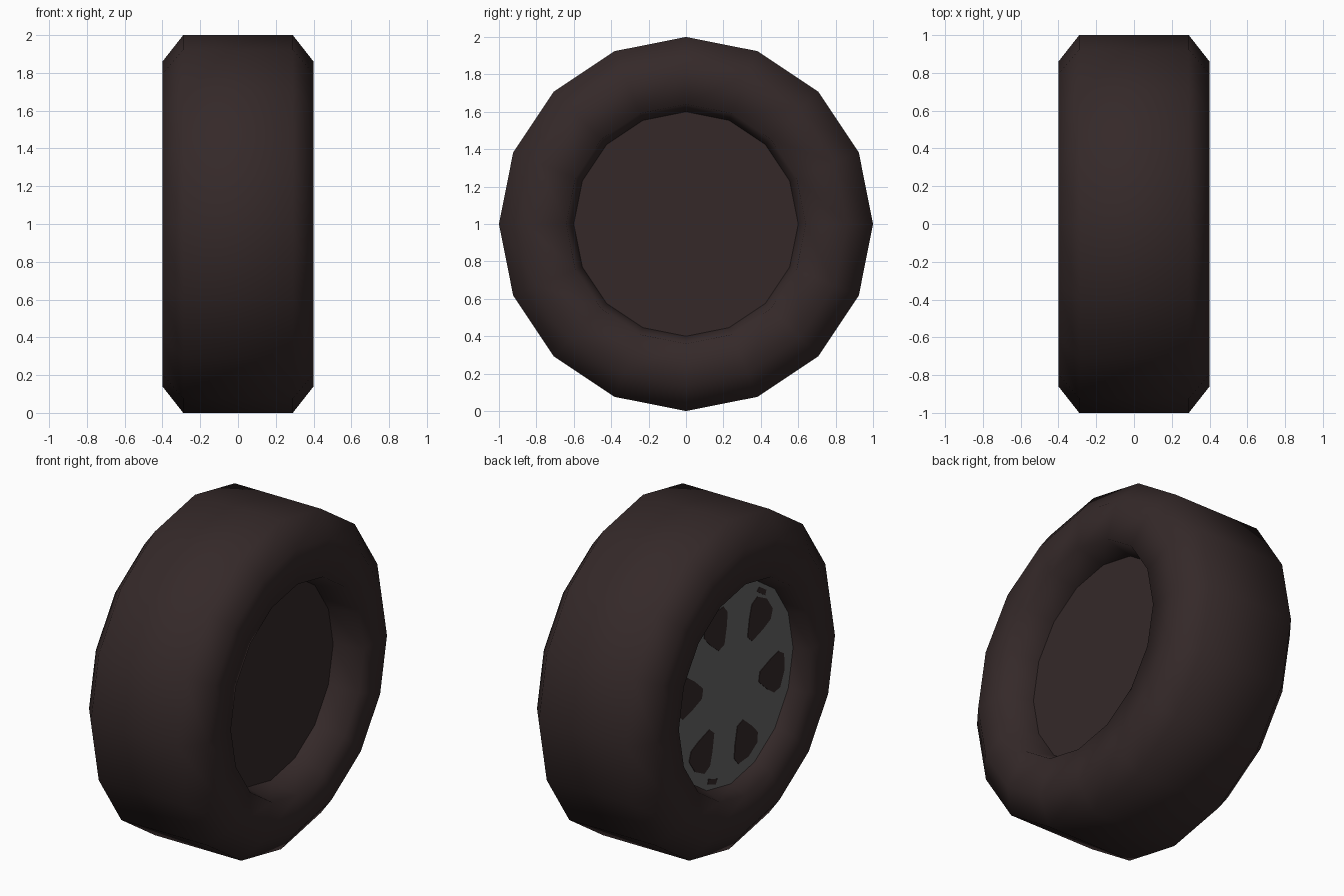
import bpy, bmesh
from math import sin, cos, pi, radians

SIDES = 16
HUB = 1.0          # axle height
RIM_R = 0.6

cube = bpy.data.objects.get("Cube")
if cube:
    bpy.data.objects.remove(cube, do_unlink=True)


def material(name, rgb):
    m = bpy.data.materials.new(name)
    m.use_nodes = True
    m.diffuse_color = (*rgb, 1)
    m.node_tree.nodes["Principled BSDF"].inputs["Base Color"].default_value = (*rgb, 1)
    return m


rubber = material("dark brown rubber", (0.035, 0.022, 0.022))
metal = material("grey metal", (0.135, 0.135, 0.135))


def point(x, radius, angle):
    """Position around the axle, angle measured from the top towards -y."""
    return (x, -radius * sin(angle), HUB + radius * cos(angle))


def finish(bm, name, mat, smooth=False):
    bmesh.ops.recalc_face_normals(bm, faces=bm.faces)
    for f in bm.faces:
        f.smooth = smooth
    mesh = bpy.data.meshes.new(name)
    bm.to_mesh(mesh)
    bm.free()
    mesh.materials.append(mat)
    ob = bpy.data.objects.new(name, mesh)
    bpy.context.collection.objects.link(ob)
    return ob


def lathe(name, profile, mat):
    """Spin a closed (x, radius) profile around the axle."""
    bm = bmesh.new()
    rings = [[bm.verts.new(point(x, r, 2 * pi * i / SIDES)) for i in range(SIDES)]
             for x, r in profile]
    for a, b in zip(rings, rings[1:]):
        for i in range(SIDES):
            j = (i + 1) % SIDES
            bm.faces.new((a[i], a[j], b[j], b[i]))
    return finish(bm, name, mat, smooth=True)


def plate(name, outline, x, thickness, mat):
    """Flat plate from a (radius, angle) outline, extruded along the axle."""
    bm = bmesh.new()
    face = bm.faces.new([bm.verts.new(point(x, r, a)) for r, a in outline])
    out = bmesh.ops.extrude_face_region(bm, geom=[face])
    moved = [v for v in out["geom"] if isinstance(v, bmesh.types.BMVert)]
    bmesh.ops.translate(bm, verts=moved, vec=(thickness, 0, 0))
    return finish(bm, name, mat)


# Tyre: open shell with chamfered shoulders and recessed inner lips
lathe("tyre", [(-0.3, RIM_R), (-0.4, 0.64), (-0.4, 0.86), (-0.29, 1.0),
               (0.29, 1.0), (0.4, 0.86), (0.4, 0.64), (0.22, RIM_R)], rubber)

# Discs closing both sides
circle = [(RIM_R, 2 * pi * i / SIDES) for i in range(SIDES)]
plate("inner_disc", circle, 0.22, -0.02, rubber)
plate("rim_disc", circle, -0.3, 0.02, metal)

# Six rounded triangular openings painted on the rim
shape = [(0.28, -6), (0.28, 6), (0.38, 13), (0.46, 15), (0.51, 11),
         (0.525, 0), (0.51, -11), (0.46, -15), (0.38, -13)]
for k in range(6):
    turn = 41 + 60 * k
    plate(f"rim_opening_{k + 1}", [(r, radians(turn + a)) for r, a in shape],
          -0.303, 0.004, rubber)

# Small slots near the rim edge
slot = [(0.535, -5), (0.535, 5), (0.565, 4), (0.565, -4)]
for k, turn in enumerate((33, 199)):
    plate(f"rim_slot_{k + 1}", [(r, radians(turn + a)) for r, a in slot],
          -0.303, 0.004, rubber)
